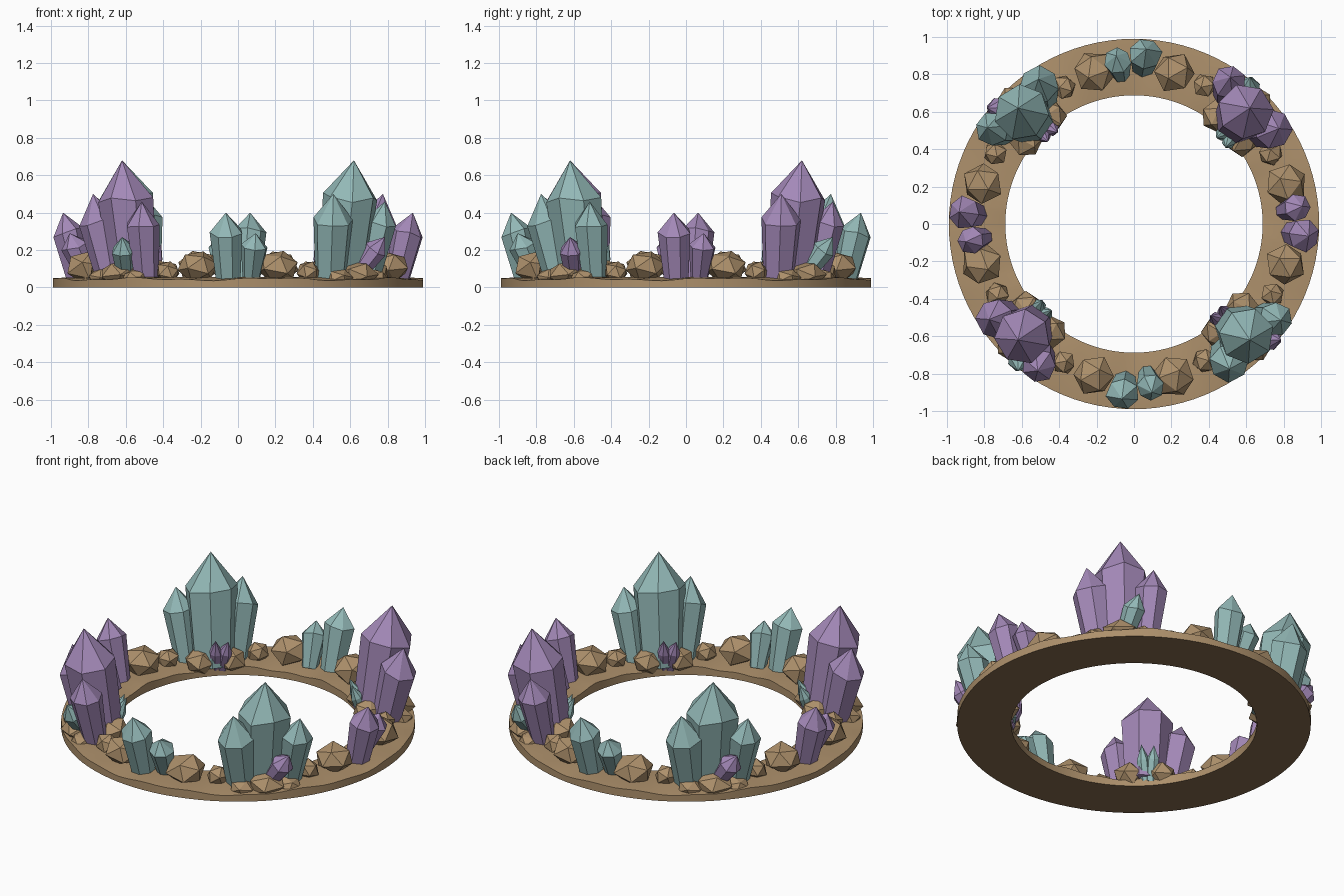
import bpy, bmesh, math, random
from mathutils import Vector, Matrix

random.seed(7)

cube = bpy.data.objects.get("Cube")
if cube:
    bpy.data.objects.remove(cube, do_unlink=True)


def material(name, color):
    mat = bpy.data.materials.new(name)
    mat.use_nodes = True
    mat.diffuse_color = (*color, 1)
    mat.node_tree.nodes["Principled BSDF"].inputs["Base Color"].default_value = (*color, 1)
    return mat


BROWN = material("earth_brown", (0.42, 0.28, 0.148))
DARK = material("dark_earth", (0.24, 0.15, 0.075))
TEAL = material("pale_teal", (0.29, 0.48, 0.47))
PURPLE = material("soft_purple", (0.37, 0.25, 0.48))


def finish(name, bm, mat):
    bmesh.ops.recalc_face_normals(bm, faces=bm.faces)
    mesh = bpy.data.meshes.new(name)
    bm.to_mesh(mesh)
    bm.free()
    mesh.materials.append(mat)
    obj = bpy.data.objects.new(name, mesh)
    bpy.context.collection.objects.link(obj)
    return obj


def crystal(name, base, tip, radius, flare, shoulder, mat, turn, sides=7):
    """Leaning faceted prism that widens to its shoulder and ends in a point."""
    base, tip = Vector(base), Vector(tip)
    axis = tip - base
    tilt = Vector((0, 0, 1)).rotation_difference(axis).to_matrix()
    bm = bmesh.new()
    phase = random.uniform(0, 1)
    low, high = [], []
    for i in range(sides):
        a = phase + math.tau * i / sides
        arm = tilt @ Vector((math.cos(a), math.sin(a), 0)) * radius
        f = shoulder + random.uniform(-0.03, 0.03)
        low.append(bm.verts.new(base + arm * flare))
        high.append(bm.verts.new(base + axis * f + arm * random.uniform(0.97, 1.07)))
    point = bm.verts.new(tip)
    bm.faces.new(low)
    for i in range(sides):
        j = (i + 1) % sides
        bm.faces.new((low[i], low[j], high[j], high[i]))
        bm.faces.new((high[i], high[j], point))
    bm.transform(turn)
    finish(name, bm, mat)


def rock(name, x, y, z, radius, height, turn):
    """Squashed, slightly irregular low-poly boulder."""
    bm = bmesh.new()
    bmesh.ops.create_icosphere(bm, subdivisions=1, radius=1)
    spin = Matrix.Rotation(random.uniform(0, 6), 4, "Z") @ Matrix.Rotation(random.uniform(0, 1), 4, "X")
    bm.transform(spin)
    for v in bm.verts:
        v.co *= random.uniform(0.95, 1.08)
    bm.transform(turn @ Matrix.Translation((x, y, z)) @ Matrix.Diagonal((radius, radius, height, 1)))
    finish(name, bm, BROWN)


# Flat ground ring with a gently uneven top edge and a dark underside
bm = bmesh.new()
segments = 96
loops = []
for i in range(segments):
    a = math.tau * i / segments
    wave = 0.006 * math.sin(8 * a) + 0.004 * math.sin(20 * a + 1)
    section = [(0.688, 0), (0.99, 0), (0.99, 0.045 + wave), (0.84, 0.055), (0.688, 0.045 - wave)]
    loops.append([bm.verts.new((r * math.cos(a), r * math.sin(a), z)) for r, z in section])
for i in range(segments):
    a, b = loops[i], loops[(i + 1) % segments]
    for k in range(5):
        m = (k + 1) % 5
        face = bm.faces.new((a[k], b[k], b[m], a[m]))
        face.material_index = 1 if k == 0 else 0
ring = finish("ground_ring", bm, BROWN)
ring.data.materials.append(DARK)
bpy.context.view_layer.objects.active = ring
ring.select_set(True)
bpy.ops.object.shade_smooth_by_angle(angle=math.radians(30))
ring.select_set(False)

# Crystals of one quarter: name, base, tip, radius, base flare, shoulder fraction, accent colour
Z = 0.04
CRYSTALS = [
    ("tall_crystal", (0.55, -0.55, Z), (0.62, -0.62, 0.68), 0.15, 0.83, 0.70, False),
    ("inner_side_crystal", (0.495, -0.67, Z), (0.51, -0.775, 0.50), 0.105, 0.8, 0.69, False),
    ("outer_side_crystal", (0.69, -0.49, Z), (0.785, -0.515, 0.46), 0.09, 0.75, 0.72, False),
    ("outer_accent_crystal", (0.63, -0.60, 0.06), (0.785, -0.62, 0.27), 0.062, 0.75, 0.68, True),
    ("inner_spike_a", (0.48, -0.53, Z), (0.41, -0.49, 0.23), 0.036, 1, 0.6, True),
    ("inner_spike_b", (0.51, -0.51, Z), (0.46, -0.44, 0.24), 0.036, 1, 0.6, True),
    ("pair_large_crystal", (-0.05, -0.85, Z), (-0.065, -0.935, 0.40), 0.086, 0.78, 0.70, False),
    ("pair_small_crystal", (0.07, -0.80, Z), (0.095, -0.90, 0.29), 0.072, 0.65, 0.72, False),
]
# Rocks of one quarter: x, y, z, radius, half height
ROCKS = [
    (-0.215, -0.81, 0.11, 0.115, 0.09),
    (0.215, -0.81, 0.11, 0.115, 0.09),
    (-0.375, -0.74, 0.08, 0.065, 0.06),
    (0.375, -0.73, 0.08, 0.065, 0.06),
    (0.575, -0.45, 0.08, 0.09, 0.075),
    (0.45, -0.575, 0.08, 0.09, 0.075),
    (0.635, -0.635, 0.07, 0.11, 0.075),
    (0.54, -0.73, 0.05, 0.075, 0.05),
    (0.73, -0.55, 0.05, 0.075, 0.05),
]

# Repeat the quarter around the ring, swapping the two crystal colours
for q, side in enumerate(("front", "left", "back", "right")):
    random.seed(7)
    turn = Matrix.Rotation(q * math.pi / 2, 4, "Z")
    main, accent = (TEAL, PURPLE) if q % 2 == 0 else (PURPLE, TEAL)
    for name, base, tip, radius, flare, shoulder, is_accent in CRYSTALS:
        mat = accent if is_accent else main
        crystal(f"{side}_{name}", base, tip, radius, flare, shoulder, mat, turn)
    for n, spec in enumerate(ROCKS):
        rock(f"{side}_rock_{n + 1}", *spec, turn)
